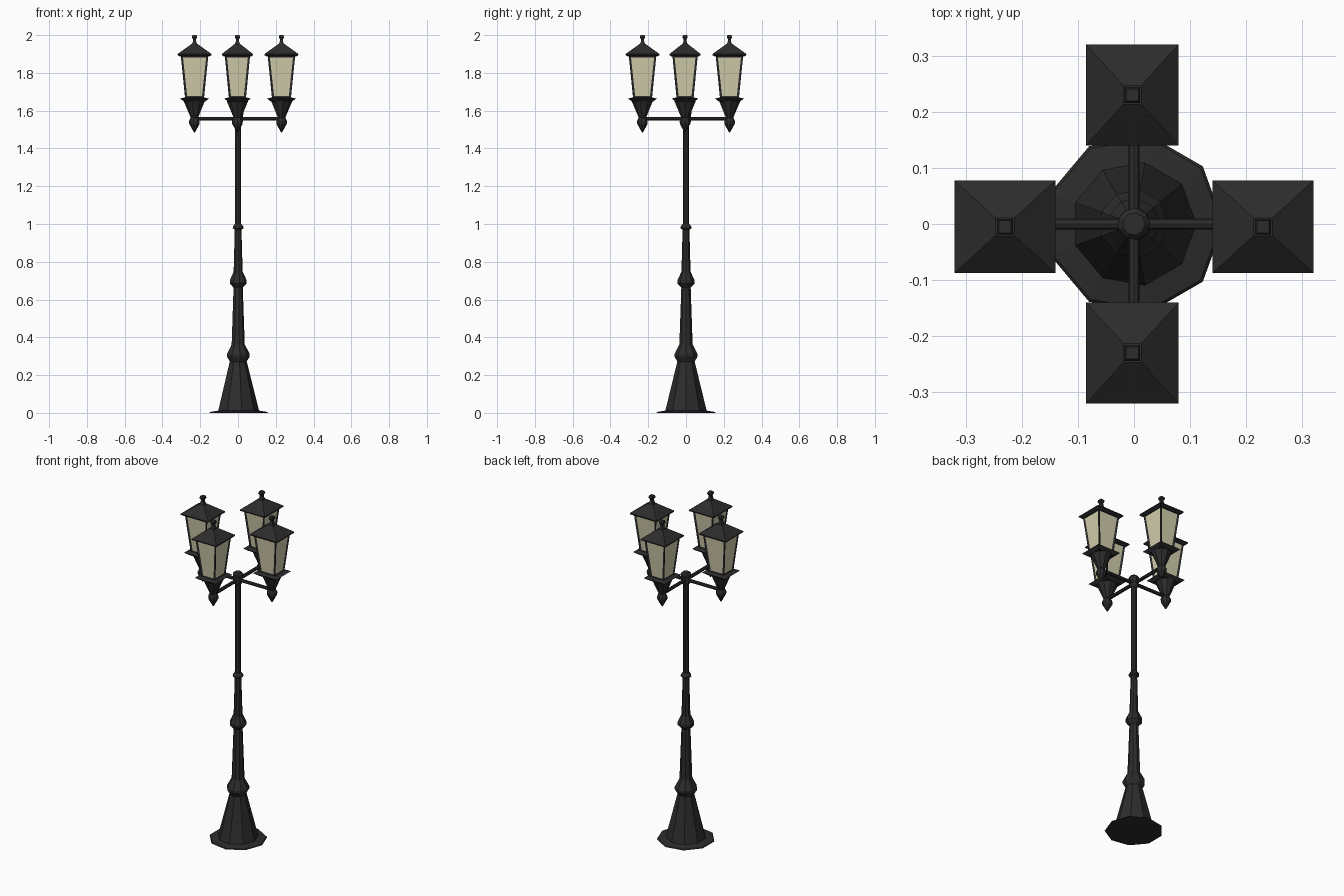
import bpy, bmesh, math
from mathutils import Matrix

if "Cube" in bpy.data.objects:
    bpy.data.objects.remove(bpy.data.objects["Cube"])


def material(name, rgb):
    m = bpy.data.materials.new(name)
    m.diffuse_color = (*rgb, 1)
    m.use_nodes = True
    m.node_tree.nodes["Principled BSDF"].inputs["Base Color"].default_value = m.diffuse_color
    return m


IRON = material("dark iron", (0.025, 0.025, 0.025))
GLASS = material("cream glass", (0.65, 0.62, 0.42))


def loft(name, rings, sides, matrix=Matrix(), square=False, panes=0):
    """Stack rings of (half_x, half_y, z) into a closed flat-faced solid."""
    bm = bmesh.new()
    start, grow = (math.pi / 4, math.sqrt(2)) if square else (0, 1)
    loops = []
    for hx, hy, z in rings:
        angles = [start + 2 * math.pi * i / sides for i in range(sides)]
        loops.append([bm.verts.new((hx * grow * math.cos(a), hy * grow * math.sin(a), z))
                      for a in angles])
    walls = []
    for low, high in zip(loops, loops[1:]):
        for i in range(sides):
            j = (i + 1) % sides
            walls.append(bm.faces.new((low[i], low[j], high[j], high[i])))
    bm.faces.new(loops[0][::-1])
    bm.faces.new(loops[-1])
    bm.normal_update()
    if panes:  # sunken glass in every wall
        bmesh.ops.inset_individual(bm, faces=walls, thickness=panes, depth=-0.004)
        for f in walls:
            f.material_index = 1
    bm.transform(matrix)
    mesh = bpy.data.meshes.new(name)
    bm.to_mesh(mesh)
    bm.free()
    mesh.materials.append(IRON)
    if panes:
        mesh.materials.append(GLASS)
    ob = bpy.data.objects.new(name, mesh)
    bpy.context.collection.objects.link(ob)
    return ob


def turned(name, profile, matrix=Matrix()):
    """Nine-sided turned part from (radius, z) points."""
    return loft(name, [(r, r, z) for r, z in profile], 9, matrix)


# Post
turned("base_plate", [(0.16, 0), (0.155, 0.005), (0.112, 0.012)])
turned("base_cone", [(0.112, 0.008), (0.047, 0.27)])
turned("lower_ring", [(0.044, 0.268), (0.062, 0.298), (0.062, 0.312), (0.036, 0.362)])
turned("lower_shaft", [(0.036, 0.355), (0.025, 0.67)])
turned("middle_ring", [(0.027, 0.665), (0.046, 0.685), (0.046, 0.702), (0.026, 0.745)])
turned("middle_shaft", [(0.025, 0.735), (0.018, 0.98)])
turned("upper_ring", [(0.018, 0.97), (0.03, 0.977), (0.028, 0.987), (0.018, 1.0)])
turned("upper_shaft", [(0.017, 0.99), (0.016, 1.55)])
turned("post_cap", [(0.018, 1.53), (0.026, 1.542), (0.026, 1.578),
                    (0.029, 1.583), (0.029, 1.592), (0.02, 1.602)])

# Crossed arms
for label, turn in (("side_arms", 0), ("front_back_arms", math.pi / 2)):
    m = (Matrix.Translation((0, 0, 1.557)) @ Matrix.Rotation(turn, 4, 'Z')
         @ Matrix.Rotation(math.pi / 2, 4, 'Y'))
    loft(label, [(0.01, 0.01, -0.23), (0.01, 0.01, 0.23)], 8, m)


def lantern(label, x, y, turn):
    m = Matrix.Translation((x, y, 0)) @ Matrix.Rotation(turn, 4, 'Z')
    # Hanging drop and cup
    turned(label + "_drop", [(0.003, 1.485), (0.028, 1.53), (0.029, 1.545), (0.019, 1.565)], m)
    turned(label + "_cup", [(0.019, 1.56), (0.058, 1.652)], m)
    # Tray, glazed body, roof and finial
    loft(label + "_tray", [(0.055, 0.05, 1.648), (0.077, 0.07, 1.664), (0.05, 0.046, 1.67)],
         4, m, True)
    loft(label + "_body", [(0.05, 0.045, 1.665), (0.073, 0.067, 1.892)], 4, m, True, 0.016)
    loft(label + "_roof", [(0.076, 0.07, 1.886), (0.09, 0.0825, 1.894),
                           (0.09, 0.0825, 1.9), (0.017, 0.016, 1.952)], 4, m, True)
    loft(label + "_finial", [(0.015, 0.015, 1.948), (0.009, 0.009, 1.965), (0.008, 0.008, 1.978),
                             (0.014, 0.014, 1.988), (0.011, 0.011, 2.0)], 4, m, True)


# Four lanterns
lantern("right_lantern", 0.23, -0.005, 0)
lantern("left_lantern", -0.23, -0.005, math.pi)
lantern("back_lantern", -0.003, 0.23, math.pi / 2)
lantern("front_lantern", -0.003, -0.23, -math.pi / 2)
